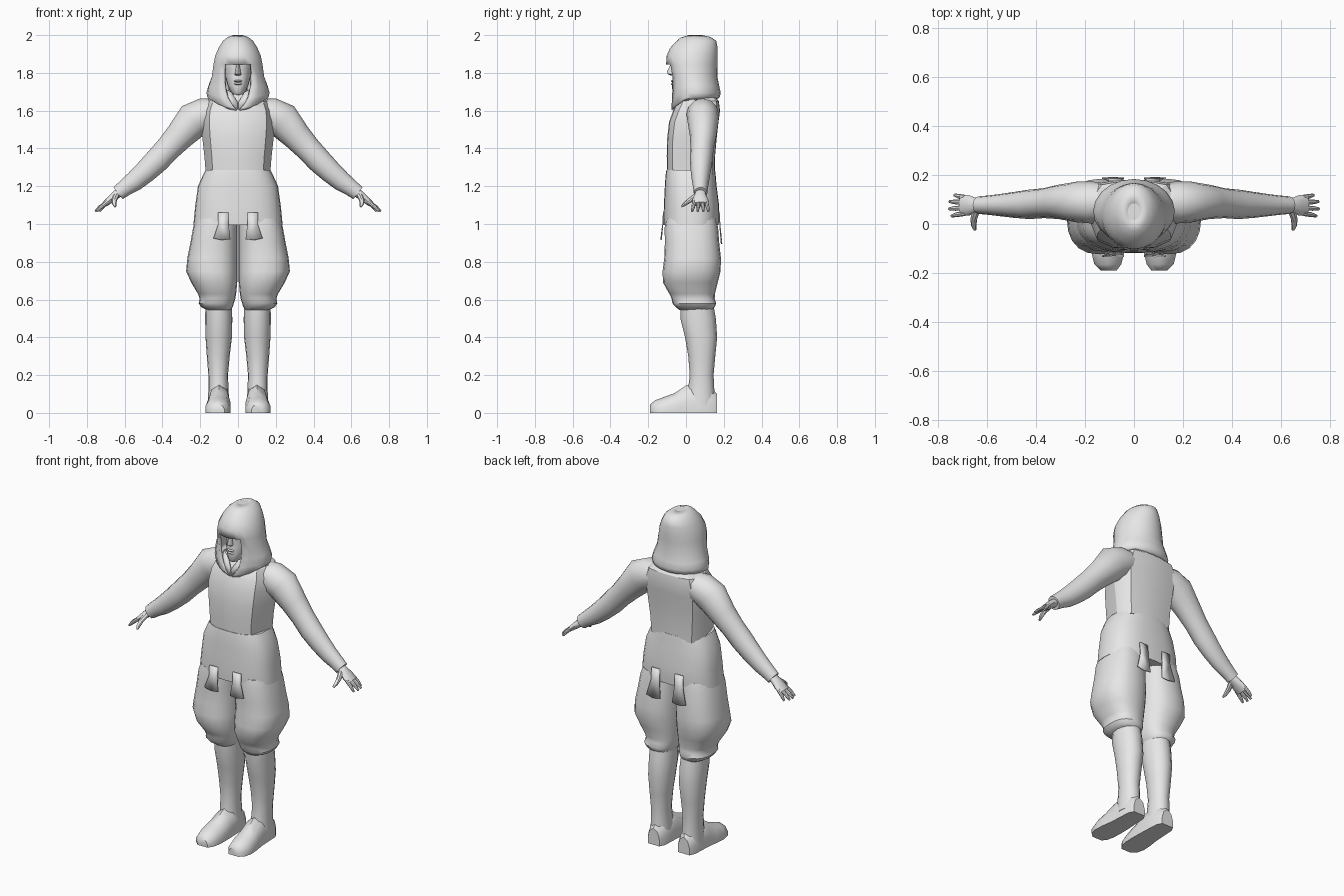
import bpy, bmesh, math
from mathutils import Vector

cloth = bpy.data.materials.new("light_grey")
cloth.diffuse_color = (0.8, 0.8, 0.8, 1)


def build(name, verts, faces, mirror=False, thick=0.0, angle=40):
    """Make a smooth mesh with sharp creases, optionally mirrored over x."""
    bm = bmesh.new()
    vs = [bm.verts.new(v) for v in verts]
    for f in faces:
        bm.faces.new([vs[i] for i in f])
    bmesh.ops.recalc_face_normals(bm, faces=bm.faces)
    for f in bm.faces:
        f.smooth = True
    me = bpy.data.meshes.new(name)
    bm.to_mesh(me)
    bm.free()
    me.set_sharp_from_angle(angle=math.radians(angle))
    me.materials.append(cloth)
    ob = bpy.data.objects.new(name, me)
    bpy.context.collection.objects.link(ob)
    if thick:
        m = ob.modifiers.new("thickness", 'SOLIDIFY')
        m.thickness, m.offset = thick, -1
    if mirror:
        m = ob.modifiers.new("mirror", 'MIRROR')
        m.use_mirror_merge = False
    return ob


def loft(name, rings, caps=True, skip=None, **kw):
    """Skin a list of equal closed rings; skip(row, col) leaves holes."""
    n = len(rings[0])
    faces = [(r*n+i, r*n+(i+1) % n, (r+1)*n+(i+1) % n, (r+1)*n+i)
             for r in range(len(rings)-1) for i in range(n)
             if not (skip and skip(r, i))]
    if caps:
        faces += [tuple(range(n)), tuple((len(rings)-1)*n+i for i in range(n))]
    return build(name, [p for r in rings for p in r], faces, **kw)


def spow(v, e):
    return math.copysign(abs(v)**e, v)


def oval(z, x0, x1, y0, y1, p=2.0, n=20):
    """Horizontal superellipse ring between the given limits."""
    cx, cy, rx, ry = (x0+x1)/2, (y0+y1)/2, (x1-x0)/2, (y1-y0)/2
    return [(cx+rx*spow(math.sin(a), 2/p), cy-ry*spow(math.cos(a), 2/p), z)
            for a in (2*math.pi*i/n for i in range(n))]


def limb(name, secs, n=12):
    """Tube through (x, y, z, half depth, half thickness) sections."""
    pts = [Vector(s[:3]) for s in secs]
    rings = []
    for i, s in enumerate(secs):
        t = (pts[min(i+1, len(pts)-1)] - pts[max(i-1, 0)]).normalized()
        side = Vector((0, 1, 0))
        side = (side - t*side.dot(t)).normalized()
        up = t.cross(side)
        rings.append([pts[i] + side*s[3]*math.cos(a) + up*s[4]*math.sin(a)
                      for a in (2*math.pi*k/n for k in range(n))])
    return loft(name, rings, mirror=True)


# Tunic: flat front and back panels with set-back sides
def tunic_ring(z, w, f, b):
    half = [(0, f), (.45*w, f+.004), (.78*w, f+.03), (.9*w, f+.09),
            (w, .06), (.93*w, b-.05), (.78*w, b-.012), (.4*w, b)]
    return [(x, y, z) for x, y in half] + [(0, b+.002, z)] + \
           [(-x, y, z) for x, y in half[:0:-1]]


loft("tunic", [tunic_ring(*r) for r in (
    (1.26, .17, -.10, .15), (1.36, .178, -.102, .152), (1.45, .188, -.10, .16),
    (1.54, .195, -.09, .17), (1.60, .19, -.068, .178), (1.65, .17, -.045, .172),
    (1.69, .11, -.005, .14))], angle=28)

# Trousers: shared seat, then a baggy gathered leg on each side
loft("trouser_seat", [oval(z, -w, w, f, b, 2.6, 28) for z, w, f, b in (
    (1.285, .172, -.104, .154), (1.26, .185, -.108, .157), (1.20, .212, -.112, .162),
    (1.10, .226, -.117, .175), (1.03, .233, -.119, .175), (.995, .236, -.118, .173))])
loft("trouser_leg", [oval(z, i, o, f, b, 2.4) for z, i, o, f, b in (
    (1.03, .004, .222, -.105, .16), (.98, .003, .238, -.113, .17),
    (.90, .003, .252, -.112, .176), (.82, .003, .268, -.115, .185),
    (.75, .003, .275, -.124, .183), (.69, .004, .248, -.122, .168),
    (.63, .010, .212, -.088, .153), (.605, .014, .203, -.076, .152),
    (.58, .022, .208, -.072, .160), (.56, .028, .195, -.055, .152),
    (.545, .04, .165, -.035, .14))], mirror=True)

# Hanging cloth ends, front and back
for name, y, top, low in (("front_cloth_end", -.122, 1.06, .915),
                          ("back_cloth_end", .178, 1.07, .895)):
    s = -1 if y < 0 else 1
    build(name, [(.05, y, top), (.105, y, top), (.105, y+s*.004, 1.0),
                 (.13, y+s*.012, low+.01), (.085, y+s*.014, low),
                 (.04, y+s*.012, low+.005), (.05, y+s*.004, 1.0)],
          [(0, 1, 2, 6), (6, 2, 3, 4, 5)], mirror=True, thick=.006)

# Boots: shaft and flat-soled foot
loft("boot_shaft", [oval(z, i, o, f, b, 2.1, 16) for z, i, o, f, b in (
    (.60, .035, .172, -.03, .14), (.50, .03, .174, -.03, .158),
    (.40, .032, .172, -.005, .165), (.30, .044, .165, .012, .155),
    (.20, .053, .157, .02, .146), (.12, .05, .157, .01, .15),
    (.04, .045, .16, .0, .155))], mirror=True)
loft("boot_foot", [[(c-w, y, 0), (c-w, y, .4*h), (c-.7*w, y, .8*h), (c, y, h),
                    (c+.7*w, y, .8*h), (c+w, y, .4*h), (c+w, y, 0)]
                   for y, c, w, h in (
    (.165, .10, .038, .10), (.135, .10, .053, .13), (.06, .10, .057, .16),
    (.0, .10, .06, .145), (-.06, .104, .065, .105), (-.12, .107, .066, .083),
    (-.165, .107, .055, .066), (-.19, .103, .032, .045))], mirror=True, angle=50)

# Sleeves
limb("sleeve", (
    (.11, .09, 1.595, .075, .07), (.17, .088, 1.58, .086, .09),
    (.235, .09, 1.55, .083, .096), (.31, .09, 1.465, .07, .077),
    (.37, .085, 1.40, .061, .068), (.43, .08, 1.335, .06, .066),
    (.49, .078, 1.277, .053, .06), (.55, .077, 1.225, .045, .053),
    (.60, .077, 1.19, .039, .044), (.635, .077, 1.163, .036, .04)))

# Hands: palm, four fingers, thumb
limb("palm", ((.61, .077, 1.18, .026, .024), (.645, .076, 1.155, .03, .023),
              (.675, .076, 1.13, .042, .02), (.705, .077, 1.105, .043, .015)))
for name, y0, y1, dx in (("index_finger", .043, .033, -.006),
                         ("middle_finger", .066, .062, .004),
                         ("ring_finger", .088, .092, .002),
                         ("little_finger", .109, .118, -.018)):
    limb(name, ((.69, y0, 1.118, .010, .011),
                (.728+dx*.6, (y0+y1)/2, 1.090, .010, .010),
                (.752+dx, y1, 1.068, .006, .006)), 8)
limb("thumb", ((.645, .055, 1.15, .016, .016), (.655, .02, 1.125, .013, .014),
               (.655, -.008, 1.105, .010, .011), (.65, -.024, 1.092, .005, .006)), 8)

# Head, neck and face details
loft("head", [oval(z, -w, w, f, b, 2.2) for z, w, f, b in (
    (1.685, .024, -.062, .04), (1.70, .04, -.072, .07), (1.735, .055, -.074, .10),
    (1.78, .068, -.072, .13), (1.82, .074, -.068, .14), (1.85, .075, -.076, .14),
    (1.90, .065, -.06, .12))])
loft("neck", [oval(z, -w, w, .04-w, .04+w) for z, w in
              ((1.58, .062), (1.66, .052), (1.75, .05))])
loft("nose", [oval(z, -w, w, f, -.05, 2, 8) for z, w, f in (
    (1.785, .011, -.08), (1.793, .018, -.096), (1.805, .014, -.101),
    (1.85, .008, -.08))])
for name, z in (("lower_lip", 1.742), ("upper_lip", 1.757)):
    loft(name, [oval(z+d, -w, w, f, -.05, 2, 10) for d, w, f in (
        (-.007, .016, -.073), (0, .024, -.081), (.006, .018, -.075))])

# Folded shirt collar inside the hood
build("collar_flap", [(.08, -.02, 1.72), (.066, -.062, 1.67), (.004, -.078, 1.605),
                      (.002, -.066, 1.645), (.035, -.045, 1.70)],
      [(0, 1, 4), (1, 2, 3, 4)], mirror=True, thick=.006)


# Hood: rounded cowl with a face opening that narrows to a point
def hood_ring(z, w, f, b, gap, drop):
    a0 = math.asin(gap/w)
    angs = [a0*(k/2-1) for k in range(4)] + \
           [a0+(2*math.pi-2*a0)*k/18 for k in range(18)]
    cy, ry = (f+b)/2, (b-f)/2
    return [(w*math.sin(a), cy-ry*math.cos(a),
             z-drop*max(0, math.cos(a))**2) for a in angs]


hood_rows = (
    (2.0, .025, .015, .085, .012, 0), (1.99, .055, -.03, .13, .03, .004),
    (1.97, .08, -.055, .16, .045, .006), (1.935, .102, -.085, .167, .06, .004),
    (1.89, .122, -.103, .168, .07, 0), (1.845, .131, -.105, .167, .072, 0),
    (1.78, .14, -.092, .166, .075, 0), (1.73, .158, -.085, .176, .07, .01),
    (1.695, .167, -.082, .184, .056, .03), (1.67, .162, -.078, .178, .025, .055),
    (1.658, .14, -.07, .16, .008, .058))
loft("hood", [hood_ring(*r) for r in hood_rows], caps=False,
     skip=lambda r, i: r >= 5 and i < 4, thick=.014, angle=50)
# Crown patch and the closed underside behind the face
build("hood_crown", hood_ring(*hood_rows[0]), [tuple(range(22))])
loft("hood_underside", [oval(1.662, -.135, .135, -.03, .155),
                        oval(1.69, -.09, .09, .0, .13)])
